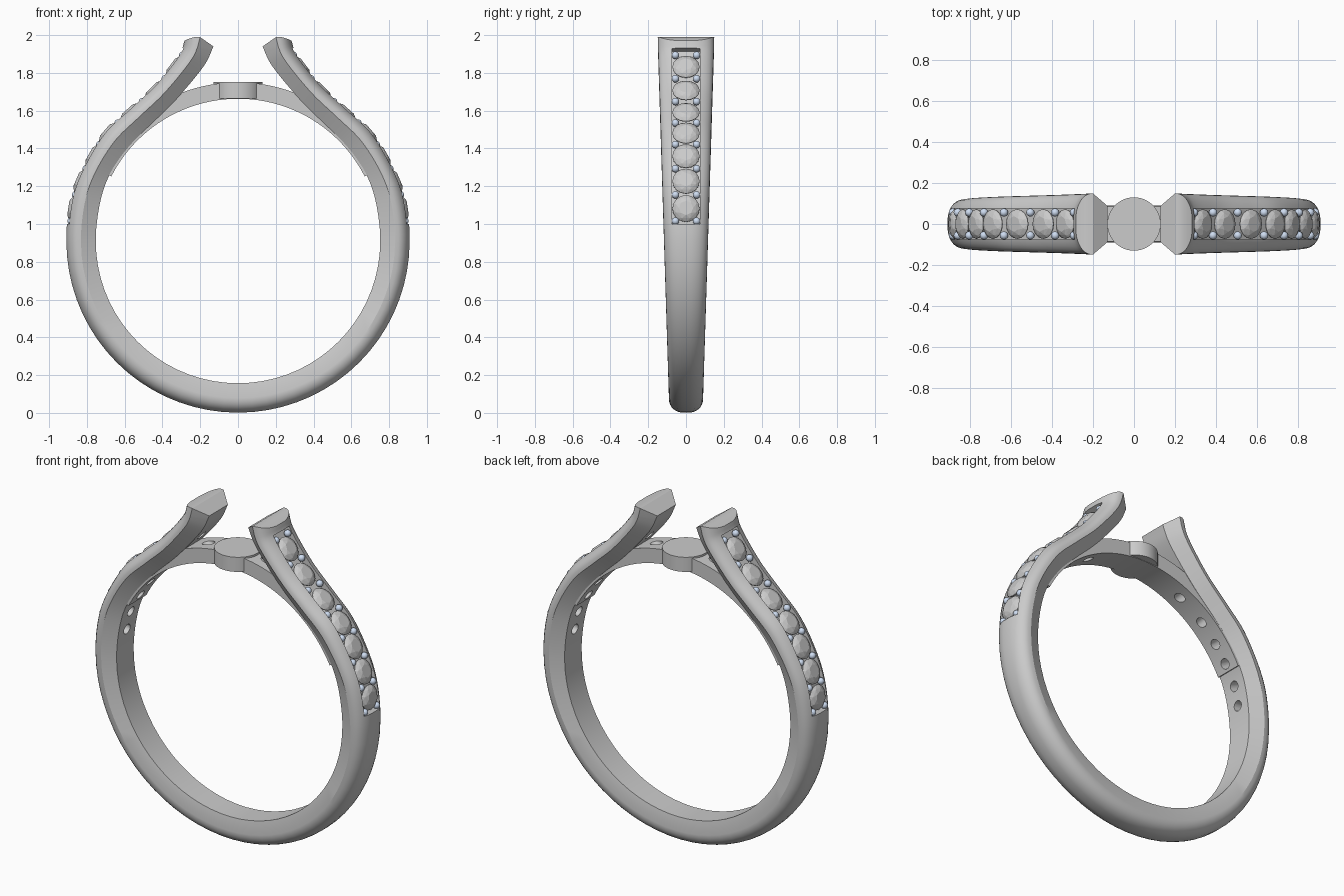
import bpy, bmesh, math
from mathutils import Vector, Matrix

if "Cube" in bpy.data.objects:
    bpy.data.objects.remove(bpy.data.objects["Cube"])

C, R_IN, R_OUT = 0.91, 0.753, 0.91


def make(name, bm, smooth=None, mat=None):
    bmesh.ops.recalc_face_normals(bm, faces=bm.faces[:])
    me = bpy.data.meshes.new(name)
    bm.to_mesh(me)
    bm.free()
    ob = bpy.data.objects.new(name, me)
    bpy.context.collection.objects.link(ob)
    if mat:
        me.materials.append(mat)
    if smooth:
        shade(ob, smooth)
    return ob


def select(ob):
    bpy.ops.object.select_all(action='DESELECT')
    ob.select_set(True)
    bpy.context.view_layer.objects.active = ob


def shade(ob, deg):
    select(ob)
    bpy.ops.object.shade_smooth_by_angle(angle=math.radians(deg))


def cut(ob, cutter):
    m = ob.modifiers.new("cut", 'BOOLEAN')
    m.operation, m.solver, m.object = 'DIFFERENCE', 'EXACT', cutter
    select(ob)
    bpy.ops.object.modifier_apply(modifier=m.name)


def loft(bm, rings, cap=True):
    """Skin closed rings; caps are strips across the y-symmetric rings."""
    vs = [[bm.verts.new(p) for p in r] for r in rings]
    n = len(vs[0])
    for a, b in zip(vs, vs[1:]):
        for k in range(n):
            bm.faces.new((a[k], a[(k + 1) % n], b[(k + 1) % n], b[k]))
    for r in (vs[0], vs[-1]):
        for k in range(n // 2 - 1):
            bm.faces.new((r[k], r[k + 1], r[n - 2 - k], r[n - 1 - k]))


def spline(pts, steps):
    out = []
    for i in range(1, len(pts) - 1):
        p0, p1, p2 = pts[i - 1], pts[i], pts[i + 1]
        p3 = pts[i + 2] if i + 2 < len(pts) else p2 * 2 - p1
        for s in range(steps):
            t = s / steps
            out.append(0.5 * (2 * p1 + (p2 - p0) * t + (2 * p0 - 5 * p1 + 4 * p2 - p3) * t * t
                              + (3 * p1 - p0 - 3 * p2 + p3) * t ** 3))
    return out[:] + [pts[-1]]


def polar(r, deg):
    a = math.radians(deg)
    return Vector((r * math.cos(a), C + r * math.sin(a)))


# side path of the right half: inner and outer edge of the band in x, z
inner_ctrl = [polar(R_IN, -14), polar(R_IN, 0)] + [Vector(p) for p in (
    (.733, 1.10), (.685, 1.25), (.595, 1.39), (.48, 1.51), (.365, 1.62),
    (.257, 1.74), (.172, 1.85), (.13, 1.94))]
outer_ctrl = [polar(R_OUT, -14), polar(R_OUT, 0)] + [Vector(p) for p in (
    (.89, 1.12), (.832, 1.285), (.713, 1.485), (.575, 1.615), (.445, 1.735),
    (.357, 1.84), (.302, 1.92), (.285, 1.97))]
steps = 6
inner, outer = spline(inner_ctrl, steps), spline(outer_ctrl, steps)
lower = range(-90, 0, 5)
half = [(polar(R_IN, a), polar(R_OUT, a)) for a in lower] + list(zip(inner, outer))


def section(pi, po, sx, bulge=0.0):
    """Chamfered inner half, domed outer half."""
    d = po - pi
    nrm = Vector((-d.y, d.x)).normalized()
    z = (pi.y + po.y) / 2
    w, wi = 0.088 + 0.0315 * z, 0.075 + 0.007 * z
    prof = [(0, wi)]
    n = 16
    for k in range(n + 1):
        a = math.pi * k / n
        c, s = math.cos(a), math.sin(a)
        prof.append((0.5 + 0.5 * abs(s) ** (2 / 2.3) if 0 < k < n else 0.5,
                     math.copysign(abs(c) ** (2 / 2.3), c) * w))
    # an even count keeps the cap symmetric about y = 0
    prof = [p for i, p in enumerate(prof) if i != 1 + n // 2]
    prof.append((0, -wi))
    out = []
    for u, y in prof:
        q = pi + d * u + nrm * bulge * math.sin(math.pi * u)
        out.append(Vector((sx * q.x, y, q.y)))
    return out


# band
rings = [section(a, b, 1, 0.035 if i == len(half) - 1 else 0) for i, (a, b) in enumerate(half)]
left = [section(a, b, -1, 0.035 if i == len(half) - 1 else 0) for i, (a, b) in enumerate(half)]
bm = bmesh.new()
loft(bm, left[:0:-1] + rings)
band = make("band", bm)


def on_path(z):
    """Point and outward normal of the outer edge at height z."""
    for a, b in zip(outer, outer[1:]):
        if a.y <= z <= b.y:
            p = a.lerp(b, (z - a.y) / (b.y - a.y))
            t = (b - a).normalized()
            return p, Vector((t.y, -t.x))


def frame(z, sx, depth, y=0.0):
    p, n = on_path(z)
    q = p - n * depth
    nn = Vector((sx * n.x, 0, n.y))
    rot = nn.to_track_quat('Z', 'Y').to_matrix().to_4x4()
    return Matrix.Translation((sx * q.x, y, q.y)) @ rot


stone_z = [1.085, 1.235, 1.37, 1.495, 1.607, 1.722, 1.845]
bead_z = [1.017] + [(a + b) / 2 for a, b in zip(stone_z, stone_z[1:])] + [1.905]

# stone channels and drilled seats, cut from the band
bm_ch, bm_holes = bmesh.new(), bmesh.new()
for sx in (1, -1):
    ch = []
    for i in range(31):
        p, n = on_path(1.0 + 0.932 * i / 30)
        lo, hi = p - n * 0.05, p + n * 0.05
        ch.append([Vector((sx * q.x, y, q.y)) for q, y in
                   ((lo, .075), (hi, .075), (hi, -.075), (lo, -.075))])
    loft(bm_ch, ch)
    for z in stone_z:
        bmesh.ops.create_cone(bm_holes, cap_ends=True, segments=20, radius1=.03, radius2=.03,
                              depth=0.22, matrix=frame(z, sx, 0.13))
channel_cutter, hole_cutter = make("channel_cutter", bm_ch), make("hole_cutter", bm_holes)

# bridge under the open tips
bm = bmesh.new()
arc = []
for i in range(49):
    a = 27 + 126 * i / 48
    lo, hi = polar(R_IN, a), polar(0.84, a)
    arc.append([Vector((q.x, y, q.y)) for q, y in
                ((lo, .085), (hi, .085), (hi, -.085), (lo, -.085))])
loft(bm, arc)
bridge = make("bridge", bm)

cut(band, channel_cutter)
cut(band, hole_cutter)
cut(bridge, hole_cutter)
for c in (channel_cutter, hole_cutter):
    bpy.data.objects.remove(c)
shade(band, 22)
shade(bridge, 30)

# round pad in the middle of the bridge
bm = bmesh.new()
bmesh.ops.create_cone(bm, cap_ends=True, segments=64, radius1=.13, radius2=.13, depth=.088,
                      matrix=Matrix.Translation((0, 0, 1.708)))
make("bridge_pad", bm, 30)

# faceted stones and holding beads
bead_mat = bpy.data.materials.new("bead_blue")
bead_mat.diffuse_color = (0.62, 0.72, 0.88, 1)
bead_mat.use_nodes = True
bead_mat.node_tree.nodes["Principled BSDF"].inputs["Base Color"].default_value = bead_mat.diffuse_color


def stone(name, m):
    bm = bmesh.new()
    for count, r, h, off in ((8, .038, .024, 0), (8, .058, .0155, .5), (16, .072, .002, 0),
                             (16, .072, -.002, 0), (1, 0, -.055, 0)):
        for k in range(count):
            a = 2 * math.pi * (k + off) / count
            bm.verts.new((r * math.cos(a), r * math.sin(a), h))
    bmesh.ops.convex_hull(bm, input=bm.verts[:])
    bmesh.ops.dissolve_limit(bm, angle_limit=0.01, verts=bm.verts[:], edges=bm.edges[:])
    bm.transform(m)
    make(name, bm)


for sx, side in ((1, "right"), (-1, "left")):
    for i, z in enumerate(stone_z):
        stone(f"stone_{side}_{i + 1}", frame(z, sx, 0.022))
    bm = bmesh.new()
    for z in bead_z:
        for y in (.056, -.056):
            bmesh.ops.create_uvsphere(bm, u_segments=16, v_segments=10, radius=.02,
                                      matrix=frame(z, sx, 0.022, y))
    make(f"beads_{side}", bm, 60, bead_mat)
